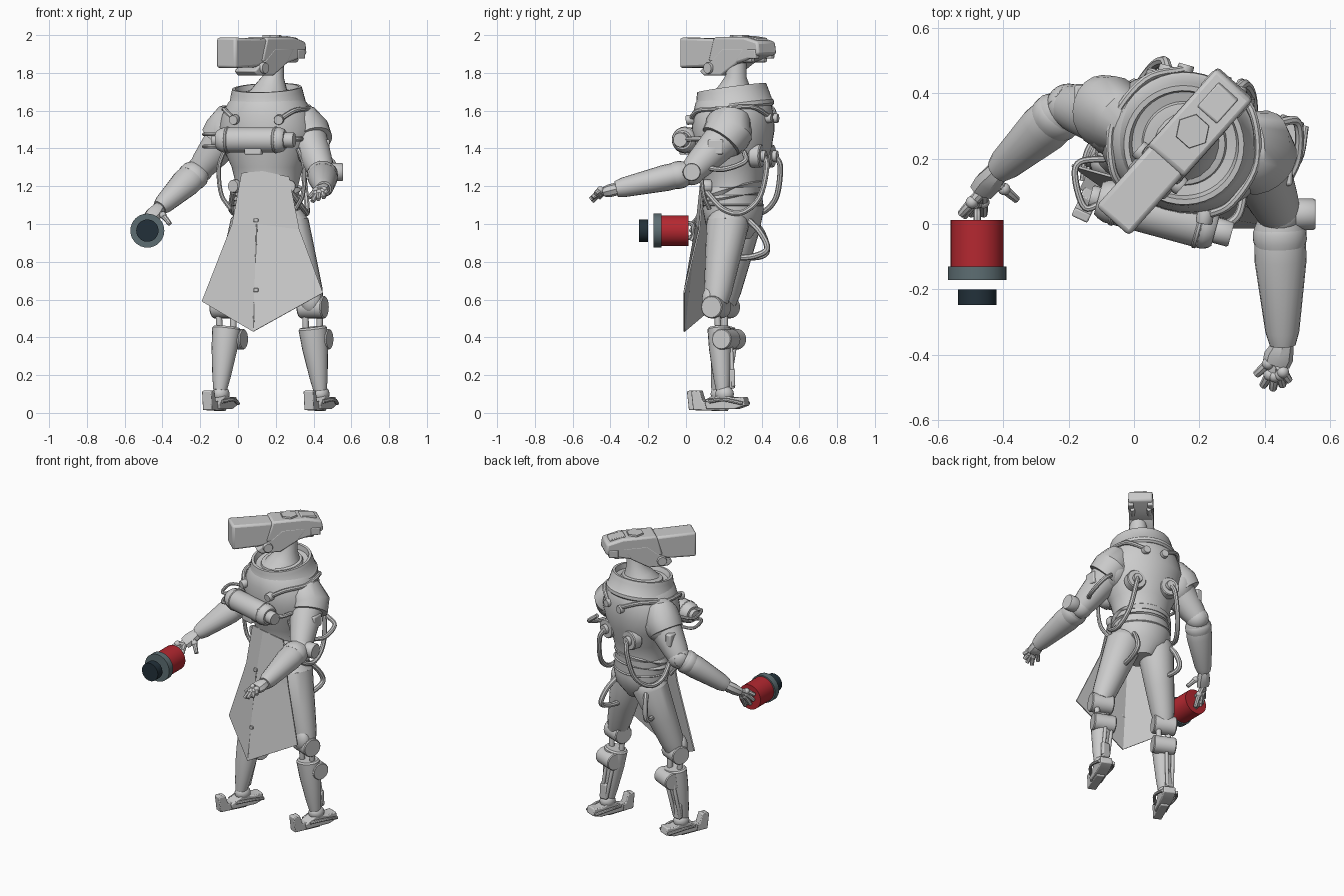
import bpy, bmesh
from math import cos, sin, pi, radians
from mathutils import Vector, Matrix

if "Cube" in bpy.data.objects:
    bpy.data.objects.remove(bpy.data.objects["Cube"])


def material(name, rgb):
    m = bpy.data.materials.new(name)
    m.use_nodes = True
    m.diffuse_color = (*rgb, 1)
    m.node_tree.nodes["Principled BSDF"].inputs["Base Color"].default_value = (*rgb, 1)
    return m


GREY = material("plain grey", (0.6, 0.6, 0.6))
RED = material("lamp red", (0.46, 0.021, 0.03))
STEEL = material("steel grey", (0.11, 0.155, 0.17))
DARK = material("dark navy", (0.016, 0.03, 0.042))
ID = Matrix.Identity(4)
UP = Vector((0, 0, 1))


def place(x, y, z=0, yaw=0):
    return Matrix.Translation((x, y, z)) @ Matrix.Rotation(radians(yaw), 4, 'Z')


BODY = place(0.155, 0.25, 0, -16)          # torso is turned a little
HEAD = place(-0.06, 0.015, 0, -41.7)       # head: +y runs from lens to back


def finish(name, bm, mat=GREY, M=ID, angle=35, bevel=0):
    bmesh.ops.recalc_face_normals(bm, faces=bm.faces)
    bm.transform(M)
    me = bpy.data.meshes.new(name)
    bm.to_mesh(me)
    bm.free()
    me.materials.append(mat)
    ob = bpy.data.objects.new(name, me)
    bpy.context.collection.objects.link(ob)
    if bevel:
        mod = ob.modifiers.new("bevel", 'BEVEL')
        mod.width, mod.segments = bevel, 2
    if angle:
        bpy.ops.object.select_all(action='DESELECT')
        ob.select_set(True)
        bpy.context.view_layer.objects.active = ob
        bpy.ops.object.shade_smooth_by_angle(angle=radians(angle))
    return ob


def loft(name, rings, mat=GREY, M=ID):
    bm = bmesh.new()
    loops = [[bm.verts.new(p) for p in ring] for ring in rings]
    for lo, hi in zip(loops, loops[1:]):
        for i in range(len(lo)):
            j = (i + 1) % len(lo)
            bm.faces.new((lo[i], lo[j], hi[j], hi[i]))
    bm.faces.new(loops[0])
    bm.faces.new(loops[-1])
    return finish(name, bm, mat, M)


def tube(name, pts, radii, mat=GREY, M=ID, n=20):
    """Loft ellipses along a path; a radius may be a (side, depth) pair."""
    pts = [Vector(p) for p in pts]
    side, rings = None, []
    for i, p in enumerate(pts):
        d = (pts[min(i + 1, len(pts) - 1)] - pts[max(i - 1, 0)]).normalized()
        if side is None:
            side = Vector((1, 0, 0)) if abs(d.x) < 0.85 else UP
        side = (side - d * side.dot(d)).normalized()
        up = d.cross(side)
        r = radii[i]
        a, b = r if isinstance(r, tuple) else (r, r)
        rings.append([p + side * a * cos(2 * pi * k / n) + up * b * sin(2 * pi * k / n)
                      for k in range(n)])
    return loft(name, rings, mat, M)


def lathe(name, profile, mat=GREY, M=ID, n=40):
    rings = [[(r * cos(2 * pi * k / n), r * sin(2 * pi * k / n), z) for k in range(n)]
             for r, z in profile]
    return loft(name, rings, mat, M)


def hose(name, pts, r=0.012, M=ID):
    P = [Vector(p) for p in pts]
    P = [P[0] * 2 - P[1]] + P + [P[-1] * 2 - P[-2]]
    path = []
    for a, b, c, d in zip(P, P[1:], P[2:], P[3:]):
        for t in (k / 6 for k in range(6)):
            path.append(0.5 * (2 * b + (c - a) * t + (2 * a - 5 * b + 4 * c - d) * t ** 2
                               + (3 * b - a - 3 * c + d) * t ** 3))
    path.append(P[-2])
    return tube(name, path, [r] * len(path), M=M, n=8)


def rod(name, a, b, r, M=ID):
    """Short cylinder with slightly chamfered rims."""
    a, b = Vector(a), Vector(b)
    c = (b - a).normalized() * min(0.006, r * 0.3)
    return tube(name, [a, a + c, b - c, b], [r * 0.92, r, r, r * 0.92], M=M)


def box(name, c, size, M=ID, bevel=0.006):
    bm = bmesh.new()
    bmesh.ops.create_cube(bm, size=1)
    return finish(name, bm, GREY, M @ Matrix.Translation(c) @ Matrix.Diagonal((*size, 1)), bevel=bevel)


def ball(name, c, size, M=ID):
    bm = bmesh.new()
    bmesh.ops.create_uvsphere(bm, u_segments=24, v_segments=14, radius=1)
    return finish(name, bm, GREY, M @ Matrix.Translation(c) @ Matrix.Diagonal((*size, 1)), 60)


def slab(name, outline, half, M=ID, bevel=0.012):
    """Side profile of (y, z) points, extruded across x."""
    bm = bmesh.new()
    f = bm.faces.new([bm.verts.new((-half, y, z)) for y, z in outline])
    ex = bmesh.ops.extrude_face_region(bm, geom=[f])
    bmesh.ops.translate(bm, vec=(2 * half, 0, 0),
                        verts=[v for v in ex["geom"] if isinstance(v, bmesh.types.BMVert)])
    return finish(name, bm, GREY, M, bevel=bevel)


# Torso, belt and collar
sections = [(0.92, .07, .09), (1.0, .17, .145), (1.08, .185, .16), (1.2, .165, .145), (1.3, .19, .17),
            (1.4, .235, .2), (1.5, .265, .215), (1.58, .24, .212), (1.64, .21, .2), (1.67, .185, .18)]
tube("torso", [(0, 0, s[0]) for s in sections], [s[1:] for s in sections], M=BODY, n=36)
for k, z in enumerate((1.1, 1.14, 1.18)):
    tube("belt_band", [(0, 0.004 * k, z - .014), (0, 0, z), (0, 0, z + .014)],
         [(.172, .15), (.186, .162), (.172, .15)], M=BODY, n=36)
TILT = BODY @ Matrix.Translation((0, 0, 1.66)) @ Matrix.Rotation(radians(8), 4, 'X')
lathe("collar", [(.2, -.06), (.212, -.05), (.212, -.03), (.203, -.02), (.19, .04), (.184, .062),
                 (.168, .062), (.16, .03), (.13, .025), (.125, .04), (.1, .045)], M=TILT)
tube("neck", [(.165, .25, 1.66), (.175, .26, 1.72), (.188, .265, 1.78), (.195, .27, 1.88)],
     [.125, .088, .056, .05])

# Boxy camera head
slab("head_barrel", [(-.008, 1.825), (-.008, 1.987), (.3, 1.98), (.3, 1.86), (.16, 1.83)], .068, HEAD, .014)
slab("head_rear", [(.2, 1.86), (.24, 1.99), (.45, 1.99), (.55, 1.965), (.56, 1.9), (.48, 1.87), (.36, 1.84)],
     .074, HEAD)
slab("jaw_guard", [(.14, 1.81), (.17, 1.785), (.29, 1.785), (.4, 1.85), (.46, 1.93), (.3, 1.93), (.24, 1.88)],
     .075, HEAD, .008)
lathe("crown_plate", [(.055, 1.98), (.052, 2.0), (.04, 2.0)], M=HEAD @ Matrix.Translation((0, .36, 0)), n=6)
slab("crown_strip", [(.42, 1.98), (.43, 1.996), (.52, 1.985), (.53, 1.96)], .04, HEAD, .004)
for s in (-1, 1):
    rod("jaw_knob", (s * .06, .21, 1.825), (s * .09, .21, 1.825), .03, HEAD)
    rod("cheek_rod", (s * .05, .43, 1.87), (s * .05, .5, 1.87), .014, HEAD)
    box("rear_lug", (s * .06, .51, 1.9), (.035, .06, .05), HEAD)

# Chest tank and its frame
A, B = Vector((-.095, .075, 1.445)), Vector((.24, -.016, 1.445))
D = (B - A).normalized()
tube("chest_tank", [A - D * .015, A, A + D * .02, B - D * .02, B, B + D * .01],
     [.05, .06, .067, .067, .06, .05])
rod("tank_end_right", A - D * .04, A, .035)
rod("tank_end_left", B, B + D * .06, .04)
for t in (.12, .88):
    c = A.lerp(B, t)
    rod("tank_band", c - D * .01, c + D * .01, .071)
box("tank_latch", (0, -.26, 1.385), (.09, .05, .035), BODY)
for dz in (-.03, .035):
    hose("tank_frame_right", [(-.08, .2, 1.44 + dz), (-.165, .19, 1.44 + dz), (-.18, .14, 1.44 + dz),
                              (-.15, .05, 1.44 + dz), (-.09, .07, 1.44 + dz)], .01)
hose("tank_frame_left", [(.34, .12, 1.45), (.32, .03, 1.45), (.27, -.01, 1.445)], .013)

# Collar straps, chest buckles, back ports and hoses
for s in (-1, 1):
    hose("chest_strap", [(s * .12, -.2, 1.55), (s * .19, -.14, 1.6), (s * .228, 0, 1.61),
                         (s * .17, .15, 1.62), (s * .06, .215, 1.57)], .013, BODY)
    rod("chest_buckle", (s * .12, -.18, 1.555), (s * .125, -.222, 1.55), .026, BODY)
    rod("back_buckle", (s * .06, .19, 1.56), (s * .06, .23, 1.56), .025, BODY)
    rod("back_port", (s * .11, .13, 1.36), (s * .11, .19, 1.36), .062, BODY)
    rod("back_port_core", (s * .11, .18, 1.36), (s * .11, .212, 1.36), .03, BODY)
    hose("back_hose", [(s * .11, .2, 1.36), (s * .13, .222, 1.3), (s * .16, .19, 1.14), (s * .19, .1, 1.06),
                       (s * .2, 0, 1.08), (s * .16, -.1, 1.17)], .015, BODY)
    hose("side_hose", [(s * .2, -.11, 1.4), (s * .235, -.11, 1.3), (s * .225, -.1, 1.16),
                       (s * .18, -.08, 1.08)], .012, BODY)
    rod("hip_knob", (s * .14, -.08, 1.2), (s * .155, -.12, 1.2), .035, BODY)

# Folded front apron, flat panels with a ridge
bm = bmesh.new()
cols = [[(.02, .13, 1.27), (-.03, .135, 1.0), (-.19, .18, .59)],
        [(.13, .085, 1.28), (.1, .055, 1.0), (.08, -.01, .43)],
        [(.27, .095, 1.25), (.325, .07, .97), (.45, -.01, .635)]]
grid = [[bm.verts.new(p) for p in c] for c in cols]
for i in range(2):
    for j in range(2):
        bm.faces.new((grid[i][j], grid[i][j + 1], grid[i + 1][j + 1], grid[i + 1][j]))
apron = finish("apron", bm, angle=0)
mod = apron.modifiers.new("thickness", 'SOLIDIFY')
mod.thickness, mod.offset = 0.008, 0
hose("apron_seam", [(.1, .052, 1.0), (.09, .021, .7), (.082, -.01, .45)], .004)
for z, y in ((1.02, .053), (.65, .011)):
    box("apron_clasp", (.095, y, z), (.025, .016, .02), bevel=.003)


# Legs
def leg(side, hip, knee, shin, ankle, yaw):
    hip, knee, shin, ankle = map(Vector, (hip, knee, shin, ankle))
    tube(side + "_thigh", [hip + UP * .08, hip + UP * .03, hip, hip.lerp(knee, .5), hip.lerp(knee, .85), knee],
         [.07, .105, .112, .09, .074, .06])
    K, S, F = (place(*p, yaw) for p in (knee, shin, (ankle.x, ankle.y, 0)))
    rod(side + "_knee_roller", (-.07, 0, -.02), (.07, 0, -.02), .06, K)
    ball(side + "_knee_cap", (0, -.03, .02), (.06, .045, .075), K)
    for s in (-1, 1):
        rod(side + "_knee_link", knee + Vector((s * .04, 0, 0)), shin + Vector((s * .035, 0, -.06)), .017)
        rod(side + "_shin_piston", shin + Vector((s * .025, .06, -.06)), ankle + Vector((s * .02, .055, .02)), .011)
    tube(side + "_shin_guard", [shin, shin.lerp(ankle, .03), shin.lerp(ankle, .35), shin.lerp(ankle, .8), ankle],
         [(.068, .055), (.076, .062), (.068, .06), (.048, .046), (.036, .036)])
    rod(side + "_calf_roller", (-.06, .045, -.065), (.08, .045, -.065), .055, S)
    box(side + "_heel_strut", ankle + Vector((0, .05, .06)), (.05, .03, .1))
    # Foot with clawed toes and a raised heel
    ball(side + "_ankle", (0, .01, .1), (.045, .05, .045), F)
    slab(side + "_foot_core", [(-.08, .02), (-.09, .055), (0, .1), (.07, .08), (.13, .085), (.14, .04), (.08, .02)],
         .038, F, .006)
    for x, reach in ((-.068, -.14), (0, -.16), (.068, -.14)):
        slab(side + "_toe", [(reach, .015), (reach - .012, .115), (reach + .015, .12), (reach + .035, .06),
                             (-.01, .065), (.03, .03), (.02, .01)], .027, F, .005)
    for s in (-1, 1):
        hose(side + "_foot_cable", [(s * .04, -.06, .06), (s * .065, .03, .07), (s * .045, .13, .05)], .01, F)


leg("left", (.265, .22, 1.0), (.395, .16, .58), (.395, .175, .455), (.435, .195, .12), -22)
leg("right", (.07, .285, 1.0), (-.065, .205, .58), (-.06, .205, .455), (-.095, .17, .12), -25)
hose("left_thigh_tube", [(.3, .25, .82), (.32, .36, .83), (.33, .43, .87), (.31, .39, .96), (.27, .32, 1.03)], .016)
hose("right_thigh_tube", [(.02, .3, .82), (0, .4, .83), (0, .43, .87), (.02, .4, .96), (.05, .34, 1.03)], .016)


# Arms: shoulder, sloped pad, upper arm, elbow joint, forearm guard, hand
def arm(side, shoulder, elbow, wrist, out, joint, grip, tips):
    s, e, w, out, g = map(Vector, (shoulder, elbow, wrist, out, grip))
    ball(side + "_shoulder", s, (.105, .122, .125))
    tube(side + "_upper_arm", [s, s.lerp(e, .4), s.lerp(e, .8), e], [.106, .092, .077, .066])
    tube(side + "_shoulder_pad", [s - out * .09 + UP * .09, s - out * .02 + UP * .06, s + out * .015 + UP * .01,
                                  s.lerp(e, .2) + out * .02], [(.07, .09), (.1, .12), (.112, .13), (.105, .118)])
    box(side + "_pad_plate", s.lerp(e, .35) + out * .075, (.04, .08, .08), bevel=.008)
    ball(side + "_elbow", e, (.07, .07, .07))
    rod(side + "_elbow_joint", e + out * .03, e + out * joint, .048)
    d = w - e
    tube(side + "_forearm_guard", [e + d * .02, e + d * .1, e + d * .35, e + d * .9, w],
         [(.062, .055), (.078, .068), (.08, .07), (.052, .052), (.04, .042)])
    tube(side + "_forearm_cuff", [e + d * .1, e + d * .13, e + d * .2, e + d * .24],
         [(.076, .068), (.082, .073), (.082, .073), (.078, .07)])
    tube(side + "_palm", [w - d * .05, w, w.lerp(g, .6), g], [.028, .034, (.046, .034), (.042, .028)], n=8)
    for k, t in enumerate(tips):
        t = Vector(t)
        root = w.lerp(g, .4 if k == 0 else .95)
        mid = root.lerp(t, .5) + UP * .015
        tube(side + "_finger", [root, mid, t], [.017, .016, .012], n=8)
        ball(side + "_knuckle", mid, (.019, .019, .019))


arm("left", (.36, .225, 1.48), (.445, .03, 1.275), (.455, -.37, 1.185), (1, 0, 0), .11, (.435, -.43, 1.17),
    [(.375, -.46, 1.14), (.395, -.495, 1.12), (.425, -.505, 1.13), (.455, -.495, 1.14), (.475, -.48, 1.16)])
arm("right", (-.055, .325, 1.47), (-.2, .36, 1.29), (-.415, .165, 1.085), (-.76, .64, .1), .055, (-.465, .1, 1.03),
    [(-.36, .075, 1.0), (-.5, .03, .93), (-.52, .025, .96), (-.53, .03, 1.0), (-.46, .03, .91)])
hose("left_elbow_frame", [(.45, .1, 1.3), (.5, .2, 1.29), (.5, .31, 1.33), (.44, .31, 1.38)], .014)

# Hand lamp with crisp rims
X, Z = -.48, .965
for part, y0, y1, r, mat in (("lamp_body", .012, -.135, .081, RED), ("lamp_ring", -.13, -.172, .09, STEEL),
                             ("lamp_lens", -.2, -.248, .059, DARK)):
    tube(part, [(X, y0, Z), (X, y1, Z)], [r, r], mat, n=32)
hose("lamp_handle", [(X, .0, Z - .04), (X, .035, Z - .03), (X, .035, Z + .03), (X, .0, Z + .04)], .012)
